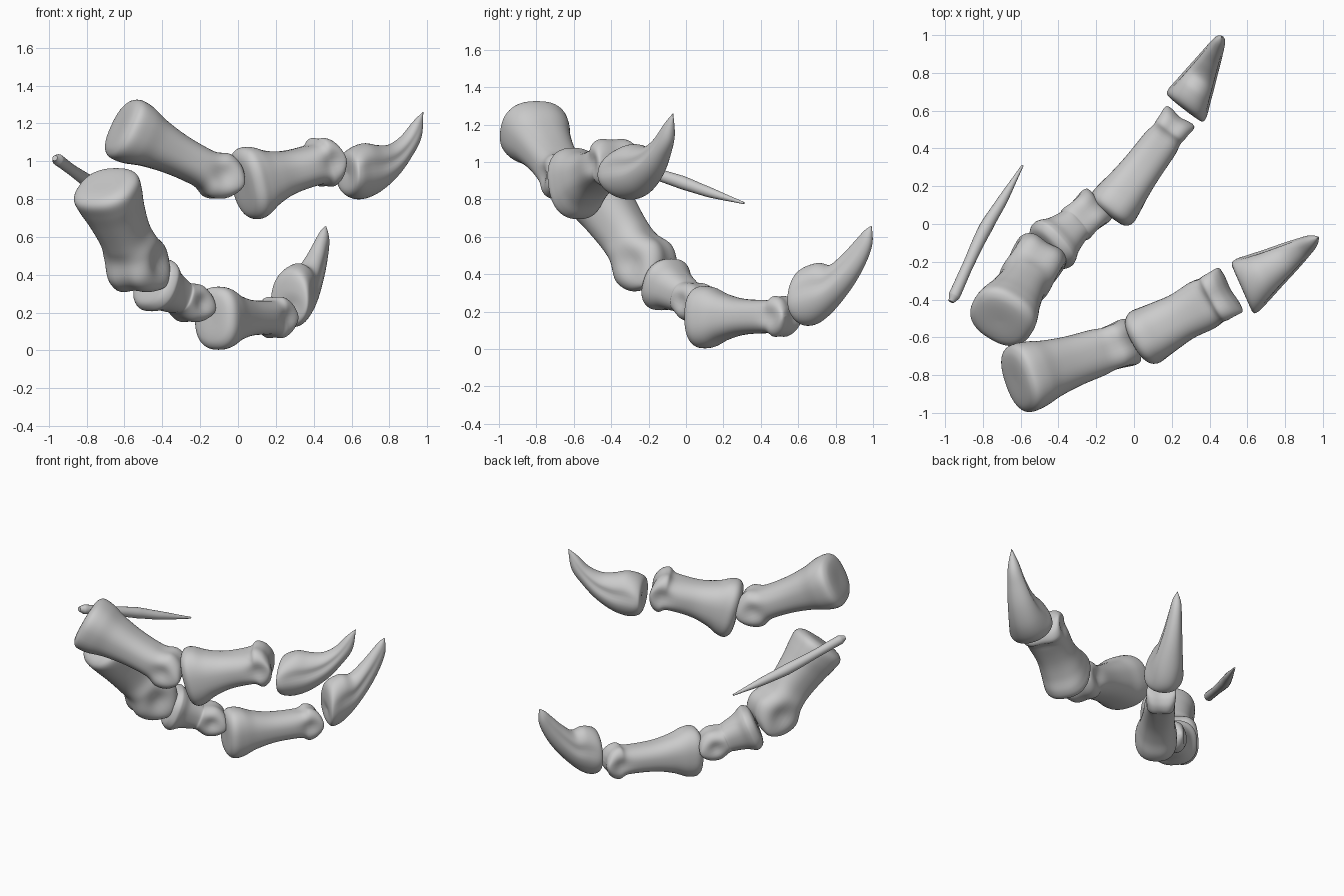
import bpy, bmesh
from math import sin, cos, pi, exp, radians
from mathutils import Vector

if "Cube" in bpy.data.objects:
    bpy.data.objects.remove(bpy.data.objects["Cube"])

SEG, SUB = 48, 6


def catmull(a, b, c, d, t):
    return [0.5 * (2*q + (r - p)*t + (2*p - 5*q + 4*r - s)*t*t + (3*q - p - 3*r + s)*t**3)
            for p, q, r, s in zip(a, b, c, d)]


def spow(x, e):
    return (1 if x >= 0 else -1) * abs(x) ** e


def loft(name, origin, u, rings, deform, e=0.82):
    """Skin rings (u_low, v_low, u_high, v_high, half_width) along direction u."""
    u = Vector(u).normalized()
    w = u.cross(Vector((0, 0, 1))).normalized()
    v = w.cross(u)
    n = len(rings)
    fine = []
    for i in range(n - 1):
        q = [rings[min(max(i + k, 0), n - 1)] for k in (-1, 0, 1, 2)]
        fine += [catmull(*q, j / SUB) for j in range(SUB)]
    fine.append(rings[-1])
    bm = bmesh.new()
    loops = []
    for ul, vl, uh, vh, hw in fine:
        loop = []
        for k in range(SEG):
            a = 2 * pi * k / SEG
            f = 0.5 + 0.5 * spow(sin(a), e)
            p = deform(ul + (uh - ul) * f, vl + (vh - vl) * f, max(hw, 0) * spow(cos(a), e), f)
            loop.append(bm.verts.new(Vector(origin) + u * p[0] + v * p[1] + w * p[2]))
        loops.append(loop)
    for a, b in zip(loops, loops[1:]):
        for k in range(SEG):
            m = (k + 1) % SEG
            bm.faces.new((a[k], a[m], b[m], b[k]))
    bmesh.ops.remove_doubles(bm, verts=bm.verts, dist=0.0004)
    bmesh.ops.recalc_face_normals(bm, faces=bm.faces)
    me = bpy.data.meshes.new(name)
    bm.to_mesh(me)
    bm.free()
    me.polygons.foreach_set("use_smooth", [True] * len(me.polygons))
    ob = bpy.data.objects.new(name, me)
    bpy.context.collection.objects.link(ob)
    return ob


def phalanx(name, p, d, base, mid, head):
    """Finger bone: flared base, waisted shaft, pulley-shaped head (length, height, width)."""
    axis = Vector(d) - Vector(p)
    L = axis.length
    (h0, w0), (hm, wm), (rl, r, w1) = base, mid, head
    c = L - rl
    st = [(0, 0, 0), (0, .55*h0, .55*w0), (.012, .85*h0, .85*w0), (.045, h0, w0),
          (.14*L + .015, .97*h0, .97*w0), (.3*L, hm + .4*(h0 - hm), wm + .4*(w0 - wm)),
          (.5*L, hm, wm)]
    for deg, k in ((-40, .95), (0, 1), (35, .98), (65, .9), (90, .72)):
        t = radians(deg)
        h = r * cos(t)
        st.append((c + rl*sin(t), max(h, .95*hm) if deg < 0 else h, w1 * k))

    def deform(x, y, z, f):
        k = min(max((x - c + rl) / rl, 0), 1)
        s = 1 - .12 * k * exp(-(z / (.42*w1))**2)           # median groove
        pit = 1 - .22 * exp(-((x - c)**2 + y*y) / (.45*r)**2)  # side pits
        return (c + (x - c)*s if x > c else x), y*s, z*pit

    loft(name, p, axis, [(x, -h, x, h, w) for x, h, w in st], deform)


def claw(name, p, direction, outline):
    """Curved claw from paired lower/upper outline points and half widths."""
    a = outline[0]
    m = ((a[0] + a[2]) / 2 + .01, (a[1] + a[3]) / 2)
    length = outline[-1][0]

    def deform(x, y, z, f):
        t = min(max(x / length, 0), 1)
        groove = 1 - .14*sin(pi*t)*exp(-((f - .6) / .13)**2)  # side groove
        return x - .18*z*(1 - t), y, z*groove                 # slightly skewed base

    loft(name, (p[0], p[1], 0), (*direction, 0), [(*m, *m, 0)] + outline, deform, 0.95)


# Upper finger
phalanx("upper_finger_first_bone", (-.63, -.83, 1.19), (0, -.615, .87),
        (.17, .185), (.11, .135), (.13, .138, .135))
phalanx("upper_finger_second_bone", (.02, -.62, .87), (.515, -.345, 1.015),
        (.193, .155), (.116, .13), (.085, .145, .155))
claw("upper_finger_claw", (.572, -.343), (.83, .56), [
    (0, .85, 0, 1.02, .125), (.03, .81, .03, 1.065, .15), (.1, .80, .11, 1.095, .135),
    (.2, .835, .2, 1.085, .11), (.31, .915, .28, 1.09, .085), (.4, 1.015, .36, 1.135, .06),
    (.47, 1.12, .43, 1.21, .035), (.492, 1.26, .487, 1.26, 0)])

# Lower finger
phalanx("lower_finger_first_bone", (-.71, -.515, .885), (-.485, -.145, .34),
        (.165, .175), (.135, .13), (.155, .178, .155))
phalanx("lower_finger_second_bone", (-.465, -.14, .365), (-.18, .115, .21),
        (.145, .15), (.095, .10), (.11, .112, .115))
phalanx("lower_finger_third_bone", (-.14, .05, .17), (.25, .575, .175),
        (.165, .135), (.095, .105), (.095, .12, .105))
claw("lower_finger_claw", (.27, .615), (.46, .89), [
    (0, .16, -.01, .32, .10), (.03, .125, .01, .42, .125), (.1, .14, .1, .46, .11),
    (.19, .21, .18, .45, .09), (.3, .33, .26, .51, .065), (.38, .45, .33, .58, .045),
    (.425, .56, .385, .635, .028), (.425, .66, .425, .66, 0)])

# Thin splint bone
cu = bpy.data.curves.new("splint_bone", 'CURVE')
cu.dimensions = '3D'
cu.bevel_depth = 1
cu.bevel_resolution = 6
cu.use_fill_caps = True
pts = [(-.968, -.412, 1.017, .015), (-.952, -.38, 1.008, .031), (-.88, -.22, .955, .029),
       (-.785, -.02, .89, .036), (-.70, .12, .84, .028), (-.59, .31, .78, .006)]
sp = cu.splines.new('BEZIER')
sp.bezier_points.add(len(pts) - 1)
for b, q in zip(sp.bezier_points, pts):
    b.co, b.radius = q[:3], q[3]
    b.handle_left_type = b.handle_right_type = 'AUTO'
bpy.context.collection.objects.link(bpy.data.objects.new("splint_bone", cu))
